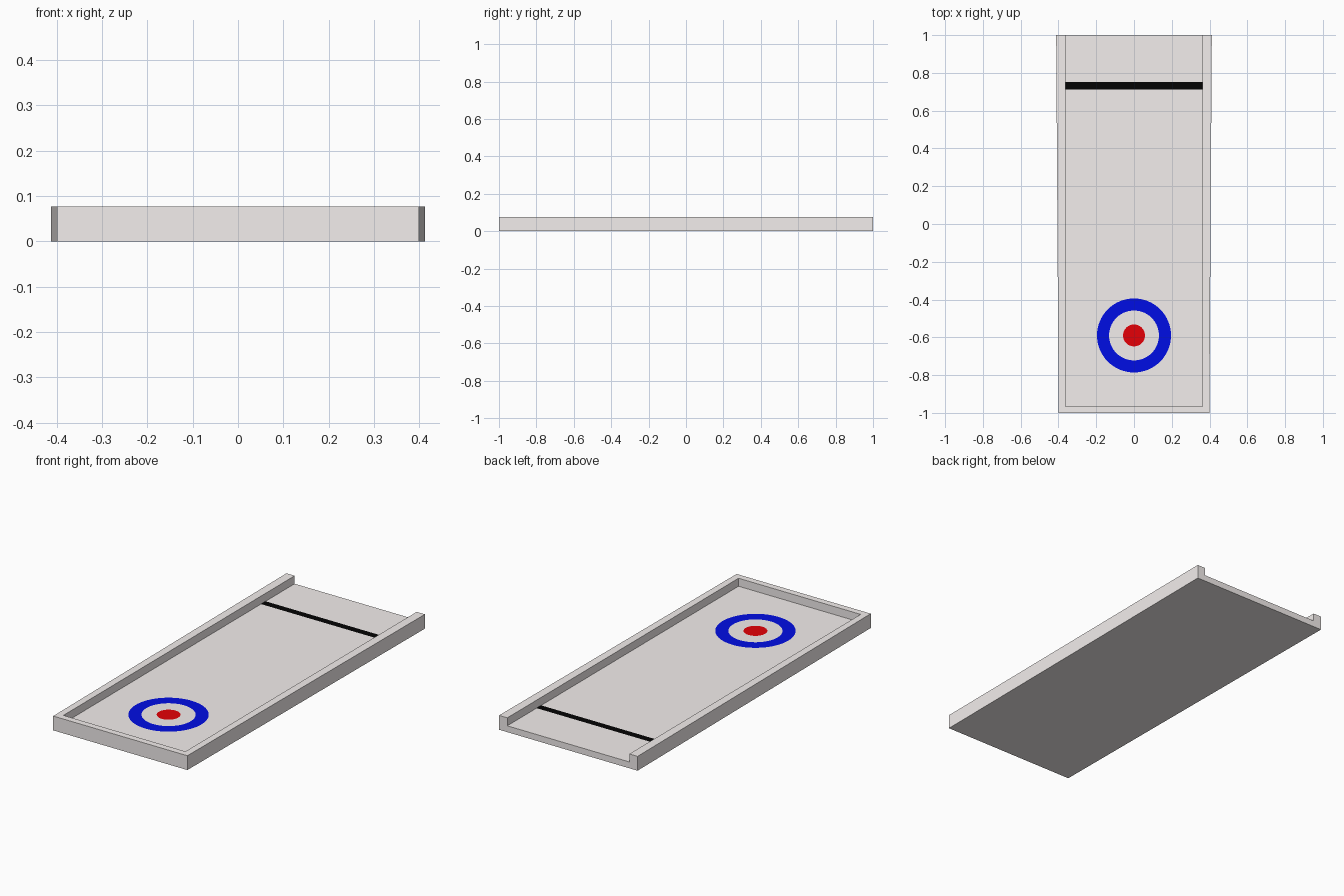
import bpy, bmesh, math

if "Cube" in bpy.data.objects:
    bpy.data.objects.remove(bpy.data.objects["Cube"])

HEIGHT, FLOOR = 0.077, 0.034
LIFT = 0.0005                     # painted marks sit a hair above the floor
TARGET_Y = -0.590


def material(name, color):
    m = bpy.data.materials.new(name)
    m.diffuse_color = (*color, 1)
    m.use_nodes = True
    m.node_tree.nodes["Principled BSDF"].inputs["Base Color"].default_value = m.diffuse_color
    return m


def finish(name, bm, mat):
    me = bpy.data.meshes.new(name)
    bm.to_mesh(me)
    bm.free()
    ob = bpy.data.objects.new(name, me)
    bpy.context.collection.objects.link(ob)
    me.materials.append(mat)
    return ob


pale = material("pale_grey", (0.90, 0.86, 0.85))
blue = material("blue", (0.0, 0.004, 0.78))
red = material("red", (0.78, 0.0, 0.002))
black = material("black", (0.001, 0.001, 0.001))

# Tray: slightly tapered block, recessed floor, open at the back
outer = [(-0.412, 1), (-0.399, -1), (0.399, -1), (0.412, 1)]
inner = [(-0.363, 1), (-0.363, -0.965), (0.363, -0.965), (0.363, 1)]
bm = bmesh.new()
bottom = [bm.verts.new((x, y, 0)) for x, y in outer]
rim = [bm.verts.new((x, y, HEIGHT)) for x, y in outer]
lip = [bm.verts.new((x, y, HEIGHT)) for x, y in inner]
floor = [bm.verts.new((x, y, FLOOR)) for x, y in inner]
bm.faces.new(bottom)
bm.faces.new(floor)
for i in range(3):                # outside walls, rim tops, inside walls
    for a, b in ((bottom, rim), (rim, lip), (lip, floor)):
        bm.faces.new((a[i], a[i + 1], b[i + 1], b[i]))
bm.faces.new((bottom[0], bottom[3], rim[3], lip[3],
              floor[3], floor[0], lip[0], rim[0]))   # open end profile
bmesh.ops.recalc_face_normals(bm, faces=bm.faces)
finish("tray", bm, pale)


def circle(bm, r, n=64):
    return [bm.verts.new((r * math.cos(2 * math.pi * i / n),
                          TARGET_Y + r * math.sin(2 * math.pi * i / n),
                          FLOOR + LIFT)) for i in range(n)]


# Target outer ring
bm = bmesh.new()
a, b = circle(bm, 0.196), circle(bm, 0.132)
for i in range(len(a)):
    bm.faces.new((a[i - 1], a[i], b[i], b[i - 1]))
finish("target_ring", bm, blue)

# Target centre
bm = bmesh.new()
bm.faces.new(circle(bm, 0.058))
finish("target_centre", bm, red)

# Throwing line
bm = bmesh.new()
bm.faces.new([bm.verts.new((x, y, FLOOR + LIFT)) for x, y in
              ((-0.363, 0.713), (0.363, 0.713), (0.363, 0.752), (-0.363, 0.752))])
finish("throwing_line", bm, black)
